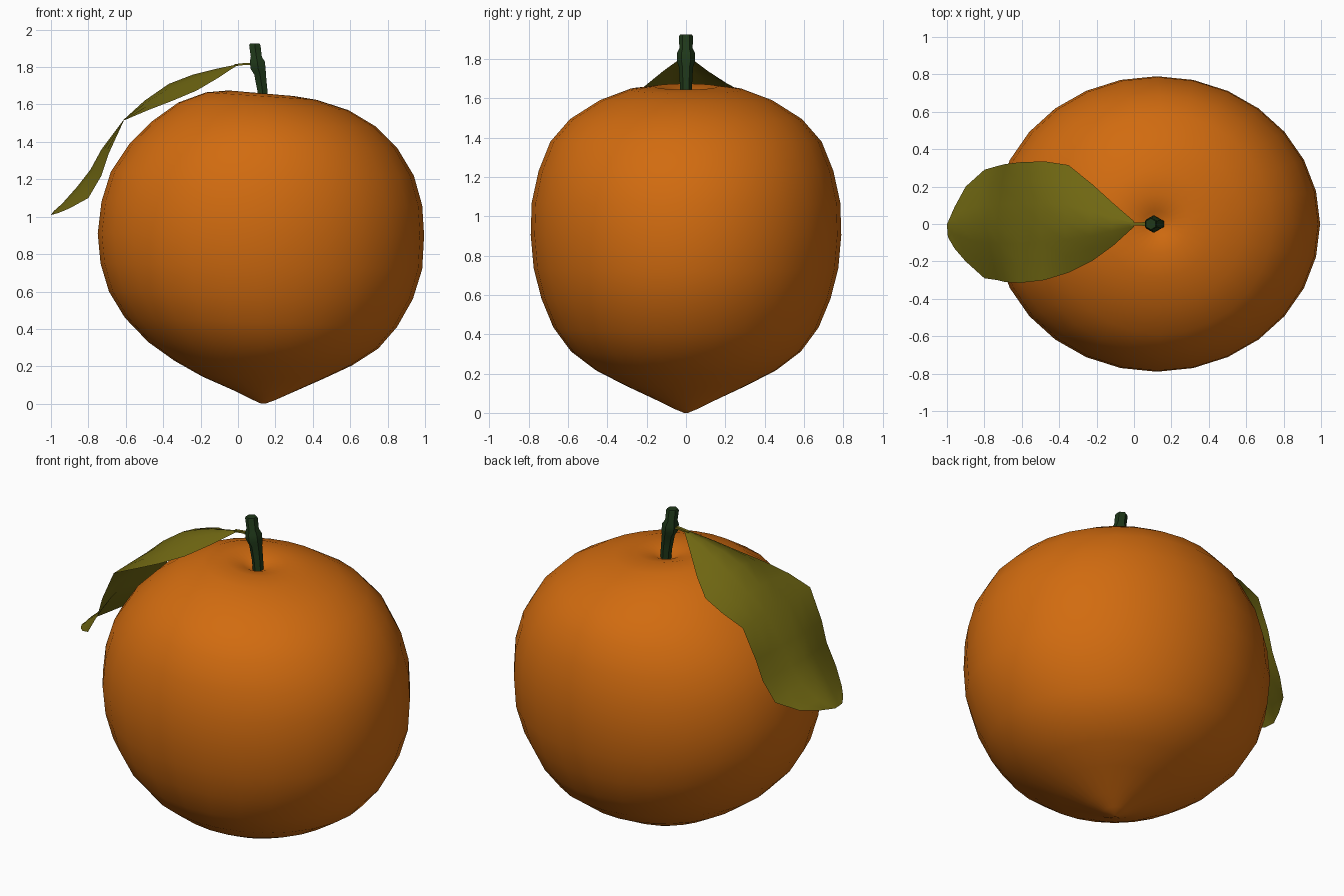
import bpy, bmesh, math
from mathutils import Vector


def material(name, rgb):
    m = bpy.data.materials.new(name)
    m.diffuse_color = (*rgb, 1)
    return m


ORANGE = material("orange peel", (0.64, 0.148, 0.005))
LEAF = material("olive leaf green", (0.16, 0.135, 0.006))
STEM = material("dark stem green", (0.014, 0.04, 0.01))


def finish(bm, name, mat, angle, closed):
    bmesh.ops.remove_doubles(bm, verts=bm.verts, dist=0.0005)
    if closed:
        bmesh.ops.recalc_face_normals(bm, faces=bm.faces)
    me = bpy.data.meshes.new(name)
    bm.to_mesh(me)
    bm.free()
    me.materials.append(mat)
    ob = bpy.data.objects.new(name, me)
    bpy.context.collection.objects.link(ob)
    bpy.ops.object.select_all(action='DESELECT')
    ob.select_set(True)
    bpy.context.view_layer.objects.active = ob
    bpy.ops.object.shade_smooth_by_angle(angle=math.radians(angle))
    return ob


def loft(name, rings, mat, angle=60):
    """Skin closed rings of points, capping both ends."""
    bm = bmesh.new()
    loops = [[bm.verts.new(p) for p in r] for r in rings]
    n = len(loops[0])
    for a, b in zip(loops, loops[1:]):
        for i in range(n):
            j = (i + 1) % n
            bm.faces.new((a[i], a[j], b[j], b[i]))
    bm.faces.new(loops[0])
    bm.faces.new(loops[-1])
    return finish(bm, name, mat, angle, True)


# Fruit: tilted elliptical rings (left x, left z, right x, right z, half depth)
profile = [
    (0.125, 0.0, 0.145, 0.0, 0.01), (0.07, 0.025, 0.20, 0.02, 0.065),
    (-0.02, 0.07, 0.29, 0.06, 0.15), (-0.19, 0.145, 0.46, 0.135, 0.31),
    (-0.34, 0.23, 0.61, 0.205, 0.46), (-0.48, 0.33, 0.75, 0.295, 0.585),
    (-0.605, 0.46, 0.85, 0.41, 0.675), (-0.69, 0.60, 0.935, 0.56, 0.735),
    (-0.735, 0.75, 0.985, 0.72, 0.775), (-0.75, 0.91, 0.995, 0.90, 0.79),
    (-0.73, 1.08, 0.985, 1.06, 0.785), (-0.68, 1.24, 0.94, 1.22, 0.75),
    (-0.58, 1.39, 0.85, 1.37, 0.69), (-0.46, 1.51, 0.74, 1.48, 0.59),
    (-0.32, 1.61, 0.59, 1.57, 0.44), (-0.17, 1.665, 0.42, 1.625, 0.29),
    (-0.05, 1.675, 0.30, 1.645, 0.16), (0.05, 1.645, 0.20, 1.635, 0.07),
    (0.115, 1.61, 0.14, 1.61, 0.012),
]
N = 28
rings = []
for xl, zl, xr, zr, ry in profile:
    ring = []
    for k in range(N):
        a = 2 * math.pi * k / N
        t = (1 + math.cos(a)) / 2
        ring.append((xl + (xr - xl) * t, ry * math.sin(a), zl + (zr - zl) * t))
    rings.append(ring)
loft("fruit", rings, ORANGE, 80)

# Stem: six-sided, leaning left, with a knuckle where the leaf joins
stem = [(0.137, 1.59, 0.03), (0.131, 1.67, 0.031), (0.118, 1.76, 0.036),
        (0.108, 1.79, 0.046), (0.103, 1.83, 0.046), (0.098, 1.855, 0.034),
        (0.09, 1.915, 0.035), (0.09, 1.925, 0.03)]
loft("stem", [[(x + r * math.cos(k * math.pi / 3 + math.pi / 6),
                r * math.sin(k * math.pi / 3 + math.pi / 6), z)
               for k in range(6)] for x, z, r in stem], STEM, 50)

# Leaf stalk: short thin bar from knuckle to blade
stalk = [(0.09, 1.815, 0.012), (0.04, 1.817, 0.009), (-0.02, 1.81, 0.009)]
loft("leaf_stalk", [[(x, sy * r, z + sz * r * 0.6)
                     for sy, sz in ((-1, -1), (1, -1), (1, 1), (-1, 1))]
                    for x, z, r in stalk], LEAF)

# Leaf blade: midrib x, z, edge x, z, half width at back, half width at front
blade = [
    (0.0, 1.815, 0.0, 1.812, 0.015, 0.015), (-0.12, 1.79, -0.11, 1.74, 0.11, 0.115),
    (-0.24, 1.76, -0.22, 1.675, 0.21, 0.195), (-0.37, 1.71, -0.35, 1.62, 0.315, 0.26),
    (-0.50, 1.62, -0.48, 1.57, 0.335, 0.30), (-0.61, 1.52, -0.61, 1.515, 0.33, 0.315),
    (-0.73, 1.36, -0.69, 1.34, 0.32, 0.31), (-0.79, 1.25, -0.73, 1.22, 0.31, 0.30),
    (-0.86, 1.16, -0.80, 1.10, 0.29, 0.29), (-0.94, 1.07, -0.90, 1.045, 0.20, 0.20),
    (-0.985, 1.03, -0.96, 1.02, 0.09, 0.13), (-1.0, 1.01, -0.995, 1.01, 0.01, 0.07),
]
bm = bmesh.new()
rows = []
for mx, mz, ex, ez, back, front in blade:
    row = []
    for s in (-1, -0.67, -0.33, 0, 0.33, 0.67, 1):
        t = abs(s) ** 1.3
        row.append(bm.verts.new((mx + (ex - mx) * t,
                                 s * (back if s > 0 else front),
                                 mz + (ez - mz) * t)))
    rows.append(row)
for a, b in zip(rows, rows[1:]):
    for j in range(len(a) - 1):
        bm.faces.new((a[j], a[j + 1], b[j + 1], b[j]))
finish(bm, "leaf", LEAF, 80, False)
